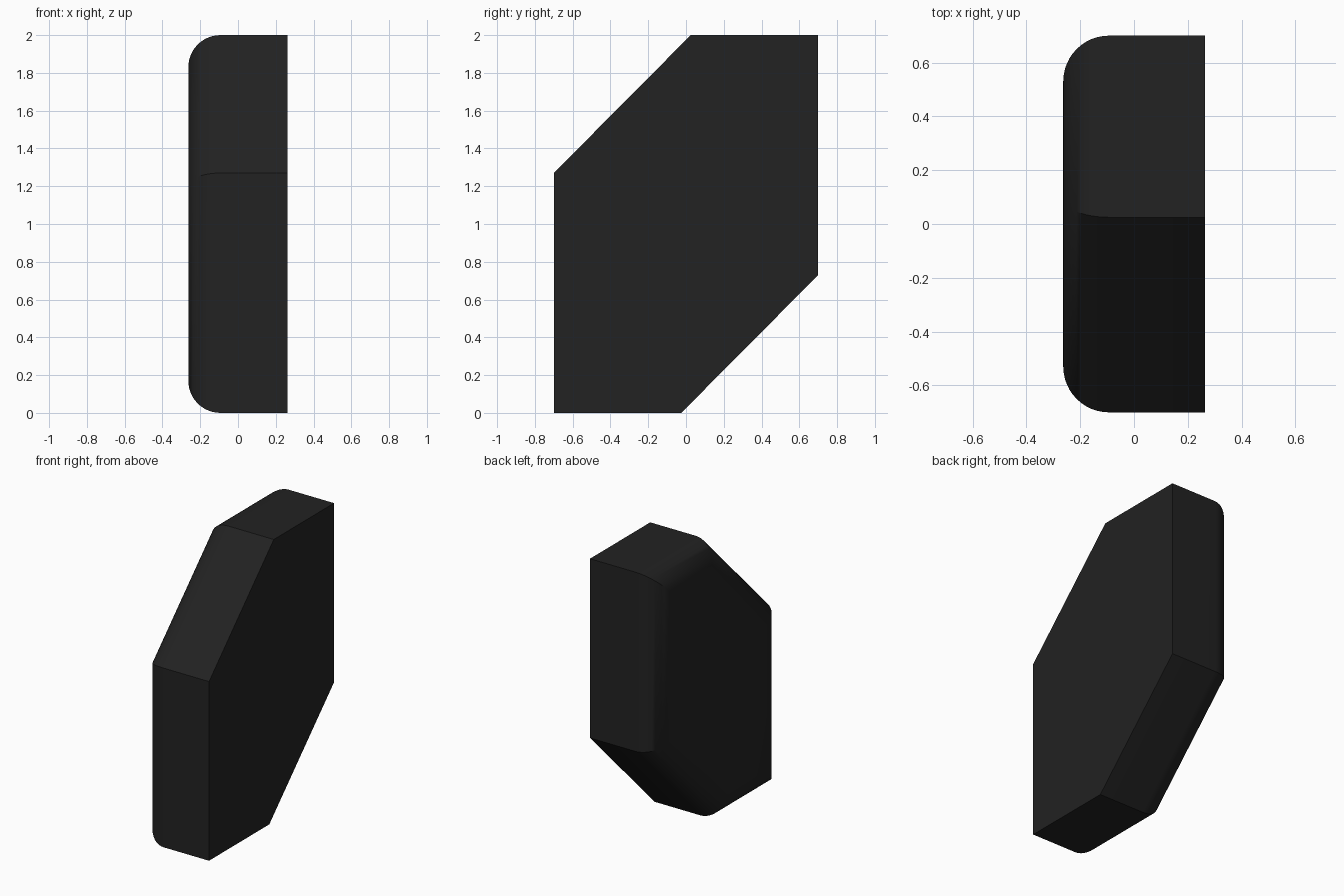
import bpy, bmesh, math
from mathutils import Vector

if "Cube" in bpy.data.objects:
    bpy.data.objects.remove(bpy.data.objects["Cube"])

X0, X1, R, SEG = -0.263, 0.263, 0.17, 12
# Side outline (y, z), counter-clockwise
outline = [Vector(p) for p in ((-0.70, 0), (-0.025, 0), (0.70, 0.73),
                               (0.70, 2), (0.025, 2), (-0.70, 1.27))]


def inset(points, d):
    """Shrink the outline by d with mitred corners."""
    result = []
    for i, p in enumerate(points):
        a = (p - points[i - 1]).normalized()
        b = (points[(i + 1) % len(points)] - p).normalized()
        na, nb = Vector((-a.y, a.x)), Vector((-b.y, b.x))
        result.append(p + (na + nb) * d / (1 + na.dot(nb)))
    return result


# Rings from the flat +x side to the rounded -x side
rings = [(X1, 0.0)]
for k in range(SEG + 1):
    t = math.pi / 2 * k / SEG
    rings.append((X0 + R * (1 - math.sin(t)), R * (1 - math.cos(t))))

bm = bmesh.new()
loops = [[bm.verts.new((x, p.x, p.y)) for p in inset(outline, d)] for x, d in rings]
n = len(outline)
for a, b in zip(loops, loops[1:]):
    for i in range(n):
        j = (i + 1) % n
        bm.faces.new((a[i], a[j], b[j], b[i]))
bm.faces.new(loops[0])
bm.faces.new(loops[-1])
bmesh.ops.recalc_face_normals(bm, faces=bm.faces[:])

# Slanted panel with one rounded side
mesh = bpy.data.meshes.new("slanted_panel")
bm.to_mesh(mesh)
bm.free()
panel = bpy.data.objects.new("slanted_panel", mesh)
bpy.context.collection.objects.link(panel)

mat = bpy.data.materials.new("black")
mat.diffuse_color = (0.016, 0.016, 0.016, 1)
mat.use_nodes = True
mat.node_tree.nodes["Principled BSDF"].inputs["Base Color"].default_value = mat.diffuse_color
mesh.materials.append(mat)

bpy.context.view_layer.objects.active = panel
panel.select_set(True)
bpy.ops.object.shade_smooth_by_angle(angle=math.radians(30))
